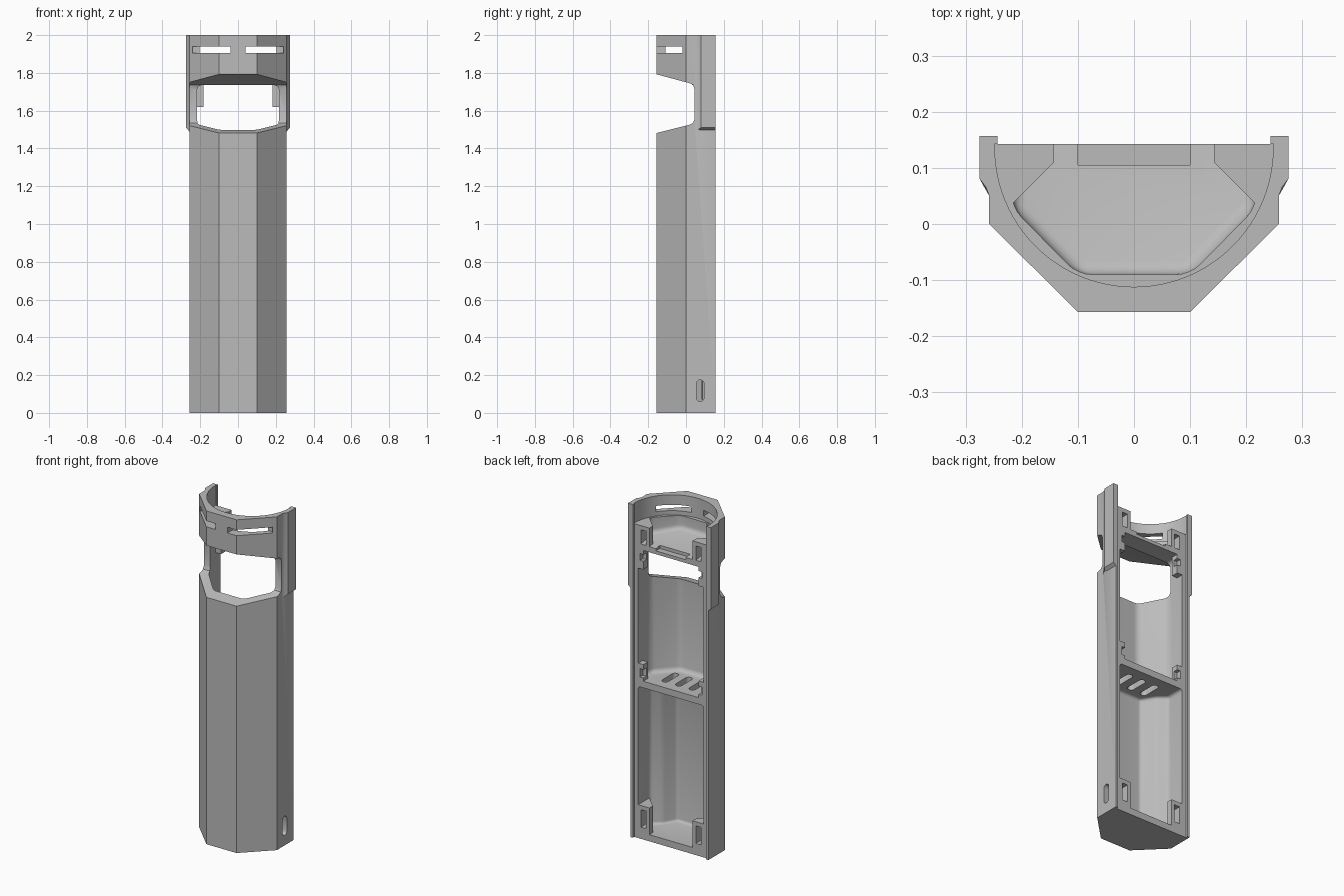
import bpy, bmesh, math
from mathutils import Vector

cube = bpy.data.objects.get("Cube")
if cube:
    bpy.data.objects.remove(cube)

grey = bpy.data.materials.new("plain grey")
grey.use_nodes = True
COLOUR = (0.5, 0.5, 0.5, 1)
grey.diffuse_color = COLOUR
grey.node_tree.nodes["Principled BSDF"].inputs["Base Color"].default_value = COLOUR


def prism(name, points, low, high, along="z", bevel=0, slope=0):
    """Extrude a profile along z or x; slope tilts the lower end with y."""
    bm = bmesh.new()
    rings = []
    for end in (low, high):
        ring = []
        for a, b in points:
            co = (a, b, end) if along == "z" else (end, a, b)
            ring.append(bm.verts.new(co))
        rings.append(ring)
    for v in rings[0]:
        v.co.z += slope * v.co.y
    bm.faces.new(rings[0])
    bm.faces.new(rings[1])
    n = len(points)
    for i in range(n):
        j = (i + 1) % n
        bm.faces.new((rings[0][i], rings[0][j], rings[1][j], rings[1][i]))
    bmesh.ops.recalc_face_normals(bm, faces=bm.faces)
    if bevel:
        bmesh.ops.bevel(bm, geom=list(bm.edges), offset=bevel, segments=4,
                        profile=0.5, affect="EDGES", clamp_overlap=True)
    mesh = bpy.data.meshes.new(name)
    bm.to_mesh(mesh)
    bm.free()
    mesh.materials.append(grey)
    obj = bpy.data.objects.new(name, mesh)
    bpy.context.collection.objects.link(obj)
    return obj


def mirrored(half):
    return half + [(-x, y) for x, y in reversed(half)]


def flipped(points, side):
    return [(side * x, y) for x, y in points]


def rect(x0, x1, y0, y1):
    return [(x0, y0), (x1, y0), (x1, y1), (x0, y1)]


def combine(target, tool, operation="DIFFERENCE"):
    tool.hide_render = True
    mod = target.modifiers.new("combine", "BOOLEAN")
    mod.operation = operation
    mod.solver = "EXACT"
    mod.object = tool
    bpy.context.view_layer.objects.active = target
    bpy.ops.object.modifier_apply(modifier=mod.name)
    bpy.data.objects.remove(tool)


def pill(cx, cy, width, length):
    r, reach = width / 2, (length - width) / 2
    pts = []
    for k in range(16):
        a = math.pi * (k + 0.5) / 8
        pts.append((cx + r * math.cos(a),
                    cy + r * math.sin(a) + math.copysign(reach, math.sin(a))))
    return pts


# Faceted outer shell
BACK, RIM = 0.157, 0.143
body = prism("shell", mirrored([(0.1, -BACK), (0.258, 0), (0.258, BACK)]), 0, 2)

# Thickened rails beside the head
rail = [(0.25, BACK), (0.275, BACK), (0.275, 0.08), (0.264, 0.066),
        (0.258, 0.05), (0.25, 0.05)]
for side in (1, -1):
    ear = prism("rail", flipped(rail, side), 1.49, 2)
    for v in ear.data.vertices:
        if abs(v.co.x) > 0.26 and v.co.z < 1.6:
            v.co.z = 1.51
    combine(body, ear, "UNION")

# Open back with a raised outer lip
combine(body, prism("back_cut", rect(-0.243, 0.243, RIM, 0.4), -0.1, 2.1))

# Hollow chambers, separated by the middle shelf and the head floor
chamber = mirrored([(0.1, -0.09), (0.218, 0.03), (0.218, 0.3)])
lower = mirrored([(0.12, -0.09), (0.165, -0.01), (0.218, 0.03), (0.218, 0.3)])
combine(body, prism("lower_cut", lower, 0.04, 0.91, bevel=0.016))
combine(body, prism("upper_cut", chamber, 0.95, 1.735, bevel=0.025))
combine(body, prism("head_cut", chamber, 1.79, 2.3, bevel=0.025, slope=-0.15))

# Round bore at the top
bore = [(0.248, 0.3), (-0.248, 0.3)]
for k in range(49):
    a = math.pi * (1 + k / 48)
    bore.append((0.248 * math.cos(a), 0.136 + 0.248 * math.sin(a)))
bore = [(x, min(y, RIM + 0.0005)) for x, y in bore]
combine(body, prism("bore_cut", bore, 1.88, 2.1))

# Front window with sloping sill and header
window = [(-0.3, 1.831), (0.02, 1.745), (0.037, 1.737), (0.045, 1.715),
          (0.045, 1.555), (0.037, 1.535), (0.02, 1.526), (-0.3, 1.446)]
combine(body, prism("window_cut", window, -0.4, 0.4, along="x"))

# Vent slots in the head and notch in its floor
for side in (1, -1):
    combine(body, prism("vent_cut", flipped(rect(0.04, 0.24, -0.3, -0.005), side),
                        1.905, 1.94))
combine(body, prism("notch_cut", rect(-0.1, 0.1, 0.105, 0.2), 1.755, 1.85))

# Three rounded slots through the middle shelf
for x in (-0.09, 0, 0.09):
    combine(body, prism("shelf_cut", pill(x, 0.02, 0.04, 0.13), 0.85, 1.0))


def side_slot():
    pts = [(y, z + 0.1175) for y, z in pill(0.075, 0, 0.04, 0.115)]
    return prism("slot_cut", pts, 0.12, 0.4, along="x")


# Small slot in the left wall
combine(body, side_slot())

# Corner sockets at the head and the base, and small clips between them
socket = [(0.143, RIM), (0.143, 0.11), (0.22, 0.033), (0.22, RIM)]
parts = [body]
for side, label in ((1, "left"), (-1, "right")):
    for level, low, high in (("head", 1.735, 1.88), ("base", 0.035, 0.2)):
        block = prism(f"{level}_socket_{label}", flipped(socket, side), low, high)
        pocket = flipped(rect(0.165, 0.2, 0.085, 0.2), side)
        combine(block, prism("pocket_cut", pocket, low + 0.035, high - 0.025))
        if side > 0 and level == "base":
            combine(block, side_slot())
        parts.append(block)
    for level, low, high in (("middle", 0.92, 1.05), ("window", 1.62, 1.74)):
        clip = flipped(rect(0.183, 0.22, 0.1, RIM), side)
        block = prism(f"{level}_clip_{label}", clip, low, high)
        notch = flipped(rect(0.17, 0.205, 0.115, 0.2), side)
        combine(block, prism("clip_cut", notch, low + 0.05, high - 0.03))
        parts.append(block)

# Smooth the fillets, keep the facets sharp
bpy.ops.object.select_all(action="DESELECT")
for obj in parts:
    obj.select_set(True)
bpy.context.view_layer.objects.active = body
bpy.ops.object.shade_smooth_by_angle(angle=math.radians(28))
